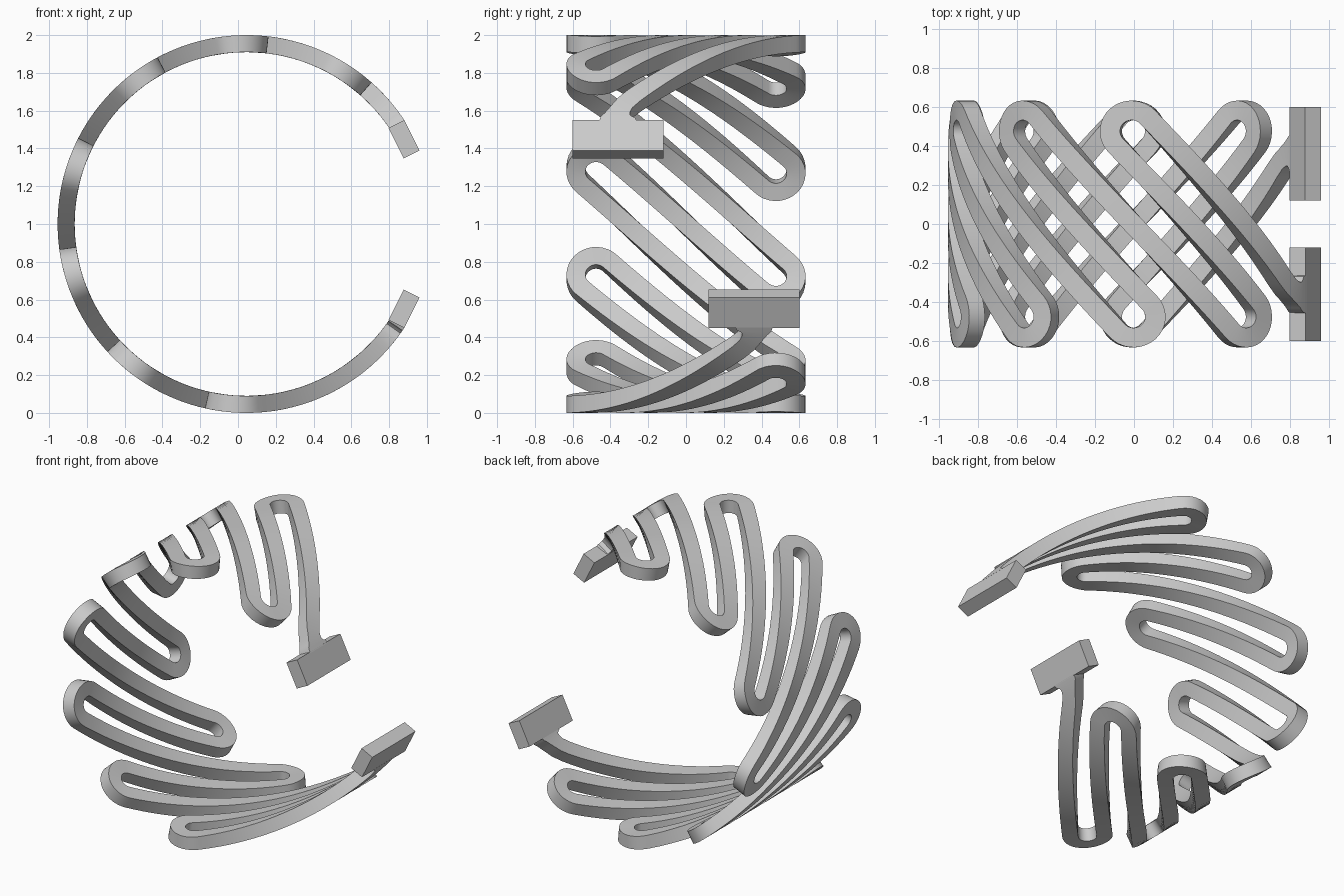
import bpy, bmesh, math
from mathutils import Matrix, Vector

if "Cube" in bpy.data.objects:
    bpy.data.objects.remove(bpy.data.objects["Cube"])

CX, CZ = 0.045, 1.0              # axis of the ring
R_IN, R_OUT, R_MID = 0.91, 1.0, 0.955
ALPHA = math.radians(47.2)       # slant of the legs on the unrolled band
PITCH, TURNS = 34.8, 7
TURN_R, WIDTH, TURN_Y = 0.107, 0.1, 0.476

grey = bpy.data.materials.new("grey")
grey.diffuse_color = (0.6, 0.6, 0.6, 1)
grey.use_nodes = True
grey.node_tree.nodes["Principled BSDF"].inputs["Base Color"].default_value = grey.diffuse_color


def finish(name, bm):
    bmesh.ops.recalc_face_normals(bm, faces=bm.faces)
    mesh = bpy.data.meshes.new(name)
    bm.to_mesh(mesh)
    bm.free()
    mesh.materials.append(grey)
    obj = bpy.data.objects.new(name, mesh)
    bpy.context.collection.objects.link(obj)
    return obj


def turn(deg, side):
    """Half-circle bend: (u, y, left normal x, left normal y, width)."""
    u0, n = math.radians(deg) * R_MID, 18
    pts = []
    for i in range(n + 1):
        a = ALPHA + math.pi / 2 - side * math.pi * i / n
        c, s = math.cos(a), math.sin(a)
        pts.append((u0 + TURN_R * c, side * TURN_Y + TURN_R * s, side * c, side * s, WIDTH))
    return pts


# Flared arm that meets the end block: angle, y, heading, width
arm = []
for deg, y, head, w in [(33, -.36, 0, .20), (34.6, -.36, 3, .18), (35.4, -.359, 8, .145),
                        (36.5, -.354, 18, .12), (38, -.342, 30, .105), (40, -.322, 40, .1), (43, -.275, 46, .1)]:
    h = math.radians(head)
    arm.append((math.radians(deg) * R_MID, y, -math.sin(h), math.cos(h), w))

# Whole serpentine path on the unrolled band
runs = [arm]
for k in range(TURNS):
    runs.append(turn(93.3 + PITCH * k, 1))
    runs.append(turn(57.9 + PITCH * k, -1))
full = 2 * math.pi * R_MID
runs.append([(full - u, -y, nx, ny, w) for u, y, nx, ny, w in reversed(arm)])

path = []
for run in runs:
    if path:                      # straight leg between two bends
        a, b, n = path[-1], run[0], 24
        path += [tuple(p + (q - p) * i / n for p, q in zip(a, b)) for i in range(1, n)]
    path += run


def wrap(u, y, r):
    t = u / R_MID
    return (CX + r * math.cos(t), y, CZ + r * math.sin(t))


# Serpentine band rolled round the axis
bm = bmesh.new()
prev = first = None
for u, y, nx, ny, w in path:
    ring = [bm.verts.new(wrap(u + nx * o * w / 2, y + ny * o * w / 2, r))
            for o, r in ((-1, R_IN), (1, R_IN), (1, R_OUT), (-1, R_OUT))]
    if prev:
        for i in range(4):
            j = (i + 1) % 4
            bm.faces.new((prev[i], prev[j], ring[j], ring[i]))
    else:
        first = ring
    prev = ring
bm.faces.new(first)
bm.faces.new(prev)
band = finish("serpentine_band", bm)
bpy.context.view_layer.objects.active = band
band.select_set(True)
bpy.ops.object.shade_smooth_by_angle(angle=math.radians(35))

# Flat end blocks
for name, side in (("upper_end_block", 1), ("lower_end_block", -1)):
    bm = bmesh.new()
    t = side * math.radians(28.3)
    place = (Matrix.Translation((CX + 0.947 * math.cos(t), -side * 0.36, CZ + 0.947 * math.sin(t)))
             @ Matrix.Rotation(-side * math.radians(26.5), 4, 'Y')
             @ Matrix.Diagonal(Vector((0.093, 0.48, 0.18, 1))))
    bmesh.ops.create_cube(bm, size=1, matrix=place)
    finish(name, bm)
